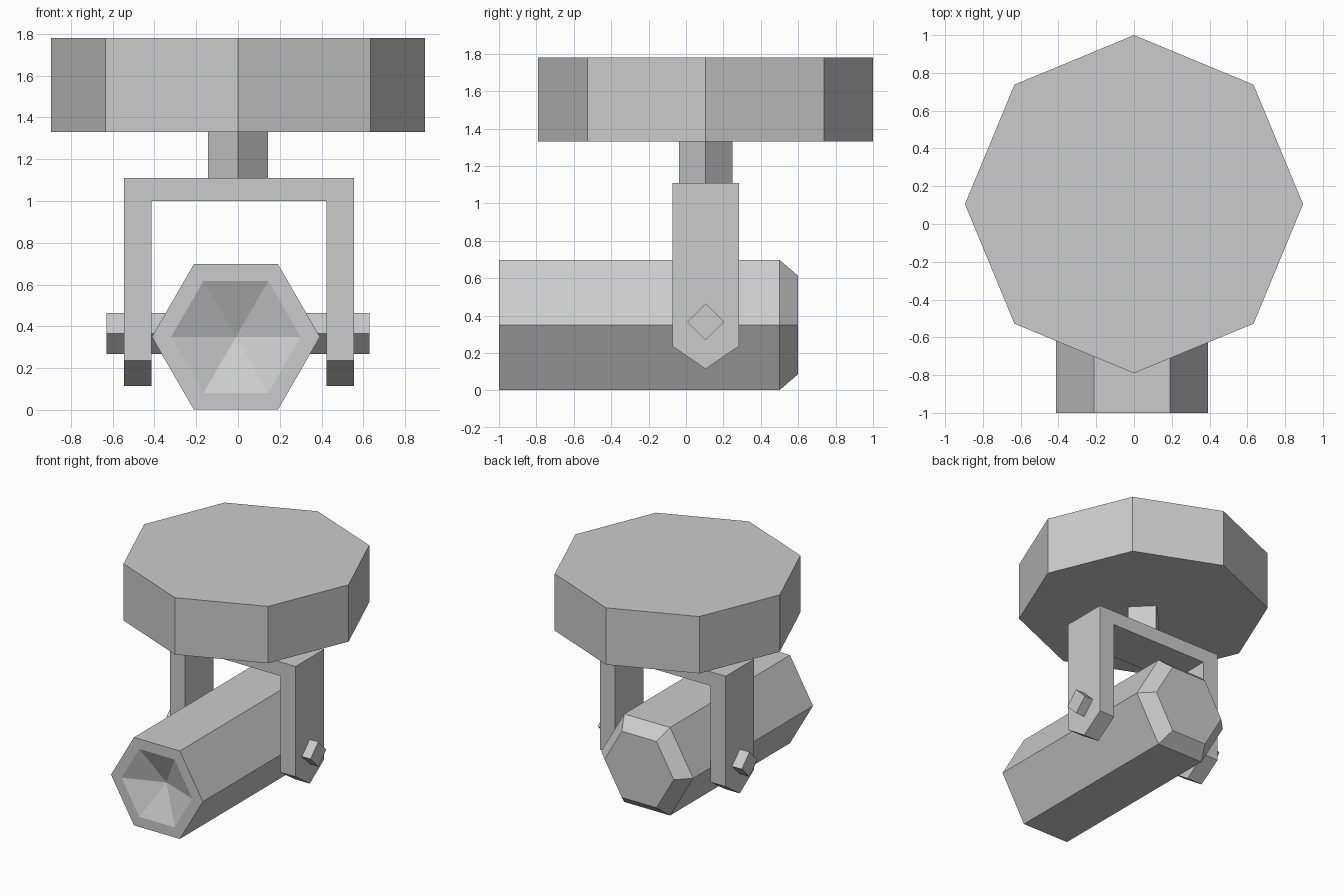
import bpy, bmesh
from math import cos, sin, tau
from mathutils import Vector

cube = bpy.data.objects.get("Cube")
if cube:
    bpy.data.objects.remove(cube, do_unlink=True)

grey = bpy.data.materials.new("matte grey")
grey.use_nodes = True
grey.diffuse_color = (0.6, 0.6, 0.6, 1)
grey.node_tree.nodes["Principled BSDF"].inputs["Base Color"].default_value = (0.6, 0.6, 0.6, 1)

AXIS_Y = 0.105      # depth of the stem, bracket and pin


def finish(name, bm):
    bmesh.ops.recalc_face_normals(bm, faces=bm.faces)
    mesh = bpy.data.meshes.new(name)
    bm.to_mesh(mesh)
    bm.free()
    mesh.materials.append(grey)
    obj = bpy.data.objects.new(name, mesh)
    bpy.context.collection.objects.link(obj)
    return obj


def lathe(name, sides, centre, axis, stations):
    """Skin polygon rings along an axis; stations are (position, radius), radius 0 is a tip."""
    u, v = {"X": ((0, 1, 0), (0, 0, 1)), "Y": ((1, 0, 0), (0, 0, 1)), "Z": ((1, 0, 0), (0, 1, 0))}[axis]
    u, v, c = Vector(u), Vector(v), Vector(centre)
    along = u.cross(v)
    along = Vector([abs(a) for a in along])
    bm = bmesh.new()
    rings = []
    for pos, r in stations:
        count = sides if r else 1
        rings.append([bm.verts.new(c + along * pos + r * (u * cos(tau * i / sides) + v * sin(tau * i / sides)))
                      for i in range(count)])
    for a, b in zip(rings, rings[1:]):
        for i in range(sides):
            j = (i + 1) % sides
            if len(a) == 1:
                bm.faces.new((a[0], b[i], b[j]))
            else:
                bm.faces.new((a[i], a[j], b[j], b[i]))
    for ring in (rings[0], rings[-1]):
        if len(ring) > 1:
            bm.faces.new(ring)
    return finish(name, bm)


# Ceiling disc and stem
lathe("ceiling_disc", 8, (0, AXIS_Y, 0), "Z", [(1.33, 0.895), (1.78, 0.895)])
lathe("stem", 4, (0, AXIS_Y, 0), "Z", [(1.10, 0.143), (1.33, 0.143)])

# Lamp barrel: shallow cone recess in front, bevelled back
lathe("lamp_barrel", 6, (-0.01, 0, 0.35), "Y",
      [(-0.88, 0), (-1, 0.31), (-1, 0.402), (0.5, 0.402), (0.6, 0.303)])

# Pivot pin through both arms
lathe("pivot_pin", 4, (0, AXIS_Y, 0.367), "X", [(-0.63, 0.098), (0.63, 0.098)])

# Forked bracket: U outline extruded in depth, with each arm's foot drawn to a ridge
bm = bmesh.new()
outer, inner, top, under, foot, tip = 0.55, 0.418, 1.11, 1.0, 0.237, 0.115
half = [(inner, under), (inner, foot), (outer, foot), (outer, top)]
outline = half + [(-x, z) for x, z in reversed(half)]
front, back = [[bm.verts.new((x + 0.005, AXIS_Y + d, z)) for x, z in outline] for d in (-0.178, 0.178)]
bm.faces.new(front)
bm.faces.new(back)
n = len(outline)
for i in range(n):
    j = (i + 1) % n
    a, b, c, d = front[i], front[j], back[j], back[i]
    if outline[i][1] == foot == outline[j][1]:
        p, q = [bm.verts.new((v.co.x, AXIS_Y, tip)) for v in (a, b)]
        for face in ((a, b, q, p), (p, q, c, d), (a, p, d), (b, c, q)):
            bm.faces.new(face)
    else:
        bm.faces.new((a, b, c, d))
finish("forked_bracket", bm)
